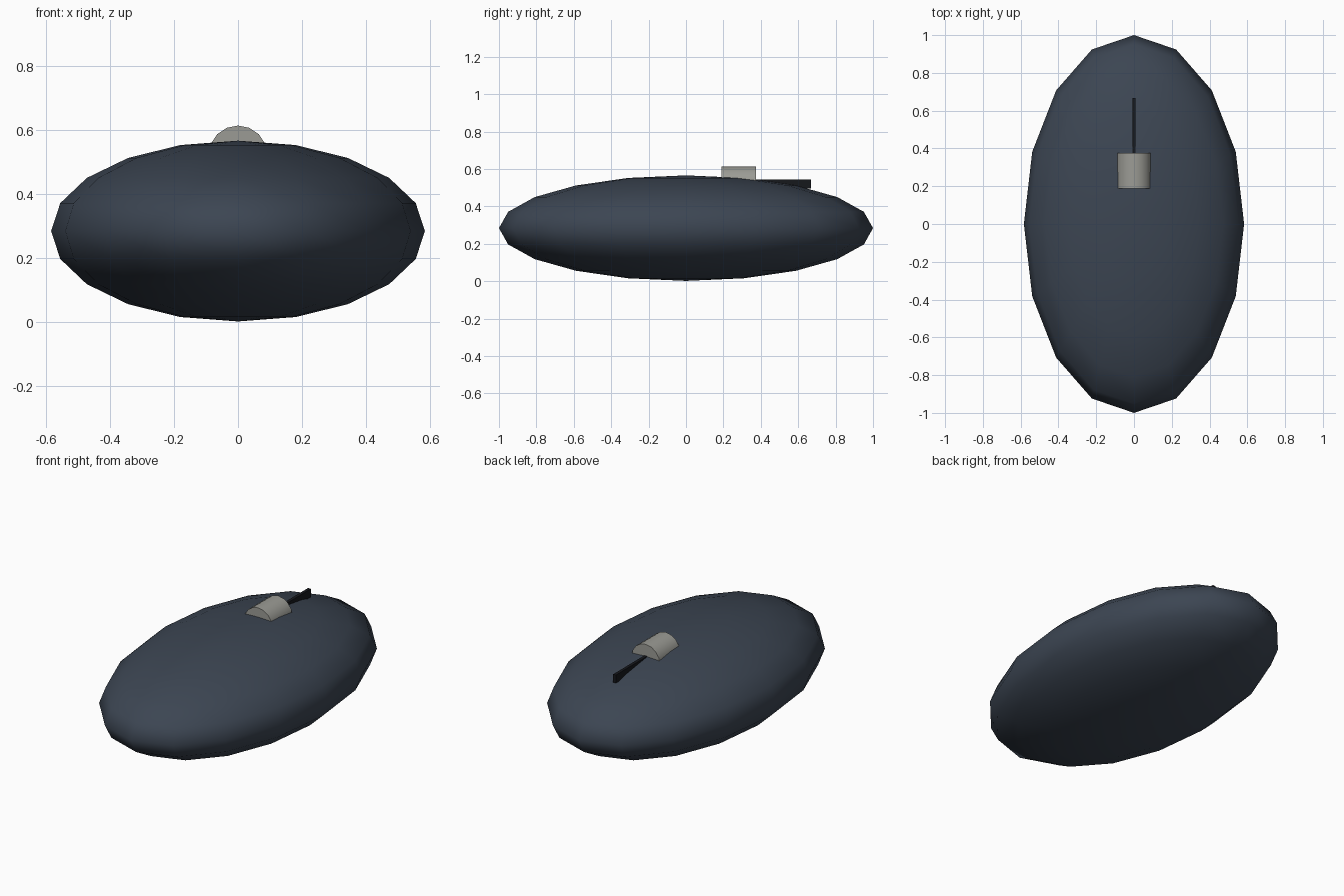
import bpy
import math

if "Cube" in bpy.data.objects:
    bpy.data.objects.remove(bpy.data.objects["Cube"])


def material(name, rgb):
    mat = bpy.data.materials.new(name)
    mat.diffuse_color = (*rgb, 1)
    mat.use_nodes = True
    mat.node_tree.nodes["Principled BSDF"].inputs["Base Color"].default_value = mat.diffuse_color
    return mat


def finish(name, mat, scale=(1, 1, 1)):
    ob = bpy.context.object
    ob.name = name
    ob.scale = scale
    ob.data.materials.append(mat)
    bpy.ops.object.transform_apply(location=False, rotation=True, scale=True)
    return ob


slate = material("slate", (0.045, 0.06, 0.085))
grey = material("warm_grey", (0.33, 0.33, 0.3))
black = material("black", (0.008, 0.009, 0.012))

# Smooth flattened ellipsoid shell
bpy.ops.mesh.primitive_uv_sphere_add(segments=16, ring_count=10, radius=1,
                                     location=(0, 0, 0.284))
finish("body", slate, (0.583, 1.0, 0.282))
bpy.ops.object.shade_smooth()

# Half-sunk wheel, axis running front to back
bpy.ops.mesh.primitive_cylinder_add(vertices=16, radius=0.092, depth=0.187,
                                    location=(0, 0.282, 0.521),
                                    rotation=(math.pi / 2, 0, 0))
finish("scroll_wheel", grey)
bpy.ops.object.shade_smooth_by_angle(angle=math.radians(30))

# Thin strip between the buttons, emerging behind the wheel
bpy.ops.mesh.primitive_cube_add(size=1, location=(0, 0.3335, 0.521))
finish("button_divider", black, (0.018, 0.667, 0.048))
